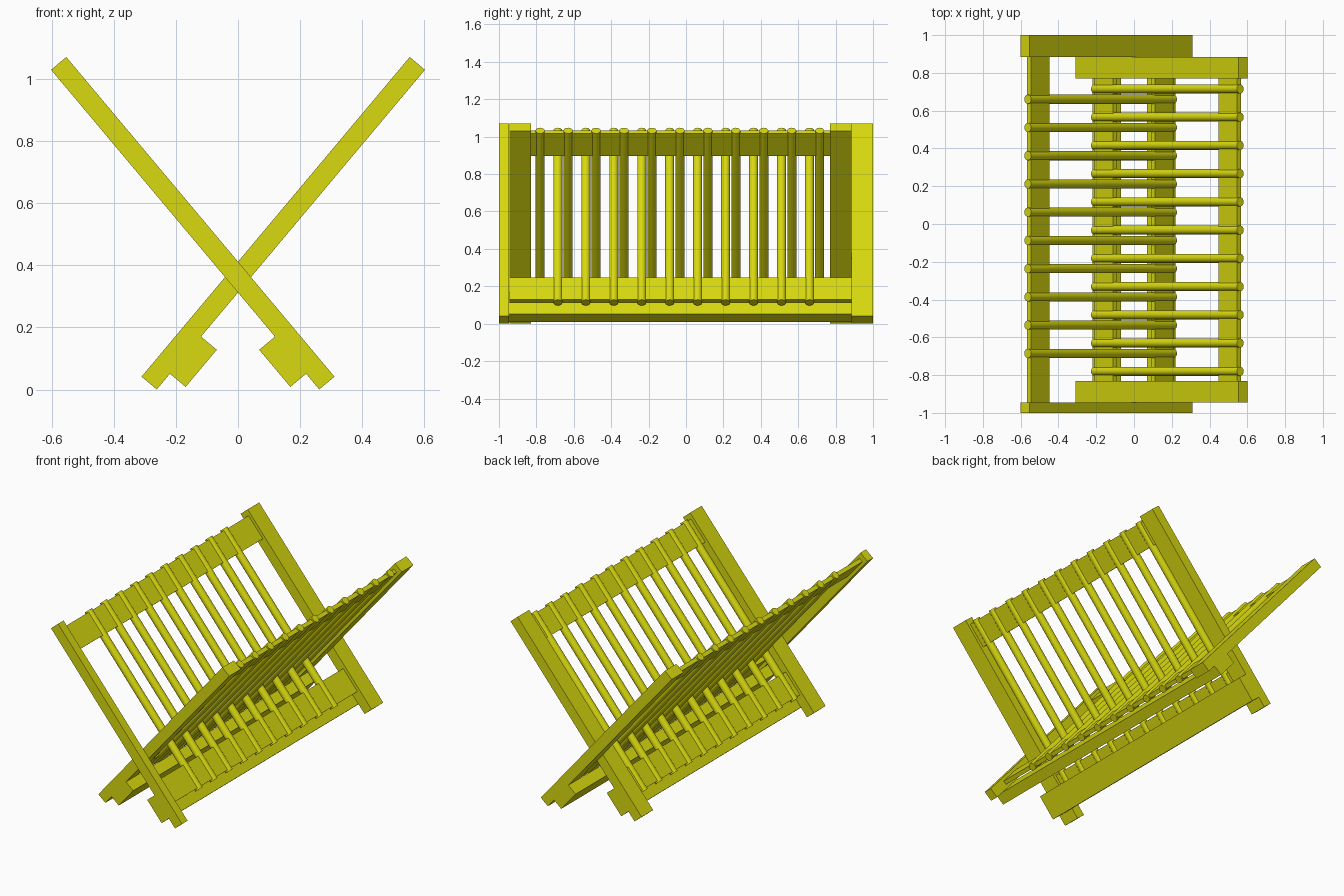
import bpy, math
from mathutils import Matrix, Vector

if "Cube" in bpy.data.objects:
    bpy.data.objects.remove(bpy.data.objects["Cube"])

# single yellow colour
yellow = bpy.data.materials.new("yellow")
yellow.diffuse_color = (0.70, 0.70, 0.005, 1)
yellow.use_nodes = True
yellow.node_tree.nodes["Principled BSDF"].inputs["Base Color"].default_value = yellow.diffuse_color

PIVOT = Vector((0, 0, 0.362))   # where the two frames cross
TILT = math.radians(40)
T = 0.064                       # leg thickness


def place(obj, name, frame):
    obj.name = name
    obj.data.name = name
    obj.data.materials.append(yellow)
    obj.matrix_world = frame @ obj.matrix_world


def board(name, frame, x0, x1, y0, y1, u0, u1):
    """Box in frame space: x = thickness, y = width, u = along the slope."""
    bpy.ops.mesh.primitive_cube_add(size=1)
    o = bpy.context.object
    o.data.transform(Matrix.Translation(((x0 + x1) / 2, (y0 + y1) / 2, (u0 + u1) / 2))
                     @ Matrix.Diagonal((x1 - x0, y1 - y0, u1 - u0, 1)))
    place(o, name, frame)


def dowel(name, frame, y, u0, u1):
    bpy.ops.mesh.primitive_cylinder_add(vertices=20, radius=0.024, depth=u1 - u0)
    o = bpy.context.object
    o.data.transform(Matrix.Translation((0, y, (u0 + u1) / 2)))
    bpy.ops.object.shade_smooth_by_angle(angle=math.radians(35))
    place(o, name, frame)


def rack_frame(label, side, front, back, first, count):
    """side -1 leans to -x, +1 leans to +x; front/back are leg y ranges."""
    frame = Matrix.Translation(PIVOT) @ Matrix.Rotation(side * TILT, 4, 'Y')
    # legs
    for n, (y0, y1) in (("front", front), ("back", back)):
        board(f"{label}_{n}_leg", frame, -T / 2, T / 2, y0, y1, -0.445, 0.898)
    # thin rails pierced by the dowels
    for n, u0, u1 in (("upper", 0.71, 0.865), ("lower", -0.315, -0.16)):
        board(f"{label}_{n}_rail", frame, -0.0125, 0.0125, front[1], back[0], u0, u1)
    # thick foot rail under the legs
    xs = sorted((side * T / 2, side * 0.098))
    board(f"{label}_foot_rail", frame, *xs, front[0], back[1], -0.379, -0.223)
    # dowels
    for i in range(count):
        dowel(f"{label}_dowel_{i + 1}", frame, first + i * 0.1495, -0.325, 0.875)


rack_frame("left_leaning", -1, (-1.0, -0.945), (0.885, 1.0), -0.685, 10)
rack_frame("right_leaning", 1, (-0.945, -0.83), (0.77, 0.885), -0.78, 11)
